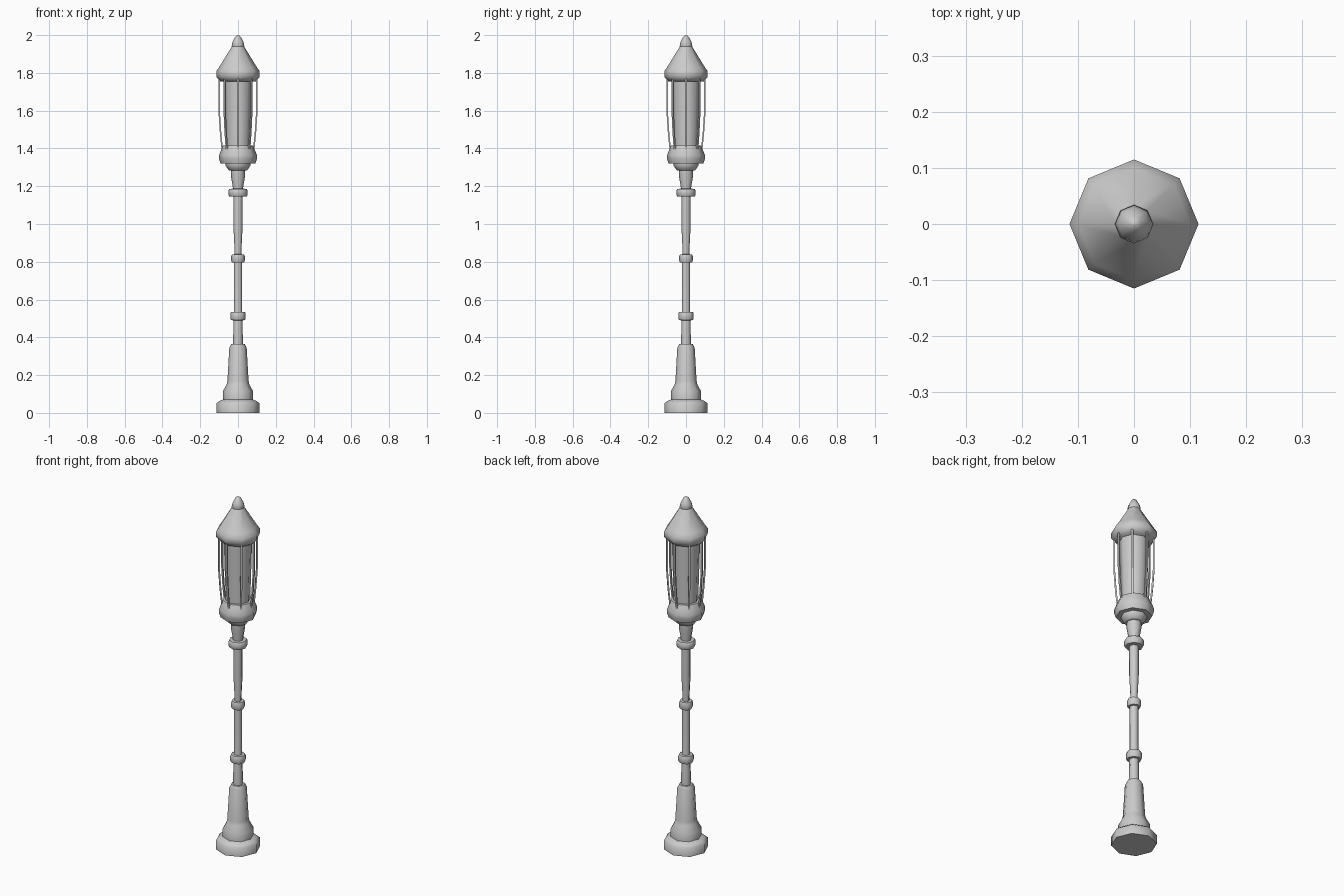
import bpy, bmesh, math
from mathutils import Vector

if "Cube" in bpy.data.objects:
    bpy.data.objects.remove(bpy.data.objects["Cube"], do_unlink=True)

SIDES = 8
grey = bpy.data.materials.new("light grey metal")
grey.use_nodes = True
grey.diffuse_color = (0.6, 0.6, 0.6, 1)
grey.node_tree.nodes["Principled BSDF"].inputs["Base Color"].default_value = (0.6, 0.6, 0.6, 1)


def finish(name, bm, angle):
    bmesh.ops.recalc_face_normals(bm, faces=bm.faces)
    mesh = bpy.data.meshes.new(name)
    bm.to_mesh(mesh)
    bm.free()
    mesh.materials.append(grey)
    ob = bpy.data.objects.new(name, mesh)
    bpy.context.collection.objects.link(ob)
    bpy.ops.object.select_all(action="DESELECT")
    ob.select_set(True)
    bpy.context.view_layer.objects.active = ob
    bpy.ops.object.shade_smooth_by_angle(angle=math.radians(angle))
    return ob


def turned(name, profile, angle=60):
    """Eight-sided closed solid from (radius, height) pairs."""
    bm = bmesh.new()
    rings = []
    for r, z in profile:
        rings.append([bm.verts.new((r * math.cos(a), r * math.sin(a), z))
                      for a in (math.tau * i / SIDES for i in range(SIDES))])
    for low, high in zip(rings, rings[1:]):
        for i in range(SIDES):
            j = (i + 1) % SIDES
            bm.faces.new((low[i], low[j], high[j], high[i]))
    bm.faces.new(rings[0][::-1])
    bm.faces.new(rings[-1])
    return finish(name, bm, angle)


def collar(name, z0, z1, inner, outer):
    """Bulging ring round the pole."""
    h = z1 - z0
    turned(name, [(inner, z0), (outer * 0.9, z0 + 0.02 * h), (outer, z0 + 0.25 * h),
                  (outer, z1 - 0.25 * h), (outer * 0.9, z1 - 0.02 * h), (inner, z1)])


# Pedestal and pole
turned("pedestal", [(0.115, 0), (0.115, 0.05), (0.1, 0.062), (0.08, 0.07), (0.08, 0.115),
                    (0.06, 0.15), (0.056, 0.17), (0.046, 0.345), (0.036, 0.365)])
turned("lower_pole", [(0.026, 0.35), (0.024, 0.5), (0.022, 0.52), (0.022, 0.81)])
turned("upper_pole", [(0.018, 0.81), (0.018, 0.86), (0.024, 0.98), (0.024, 1.16)])
collar("lower_collar", 0.49, 0.535, 0.024, 0.041)
collar("middle_collar", 0.795, 0.84, 0.02, 0.036)
collar("upper_collar", 1.145, 1.187, 0.024, 0.051)

# Lantern holder
turned("neck", [(0.026, 1.17), (0.028, 1.2), (0.037, 1.25), (0.038, 1.29)])
turned("holder_disc", [(0.045, 1.283), (0.05, 1.285), (0.066, 1.31), (0.066, 1.325)])
turned("holder_cup", [(0.092, 1.32), (0.1, 1.345), (0.1, 1.365), (0.088, 1.395),
                      (0.08, 1.415), (0.06, 1.415)])

# Lantern glass and roof
turned("glass", [(0.064, 1.4), (0.075, 1.77)])
turned("roof", [(0.095, 1.755), (0.115, 1.78), (0.115, 1.808), (0.1, 1.83), (0.032, 1.94)])
turned("finial", [(0.028, 1.93), (0.034, 1.942), (0.029, 1.965), (0.014, 1.992), (0.002, 2.0)])

# Thin bent bars round the glass
for n in range(SIDES):
    a = math.tau * n / SIDES
    out, side = Vector((math.cos(a), math.sin(a), 0)), Vector((-math.sin(a), math.cos(a), 0))
    bm = bmesh.new()
    rings = []
    for r, z in [(0.083, 1.39), (0.092, 1.48), (0.1, 1.6), (0.1, 1.77)]:
        centre = out * r + Vector((0, 0, z))
        rings.append([bm.verts.new(centre + out * u * 0.004 + side * v * 0.005)
                      for u, v in ((-1, -1), (1, -1), (1, 1), (-1, 1))])
    for low, high in zip(rings, rings[1:]):
        for i in range(4):
            j = (i + 1) % 4
            bm.faces.new((low[i], low[j], high[j], high[i]))
    bm.faces.new(rings[0][::-1])
    bm.faces.new(rings[-1])
    finish(f"lantern_bar_{n + 1}", bm, 30)
